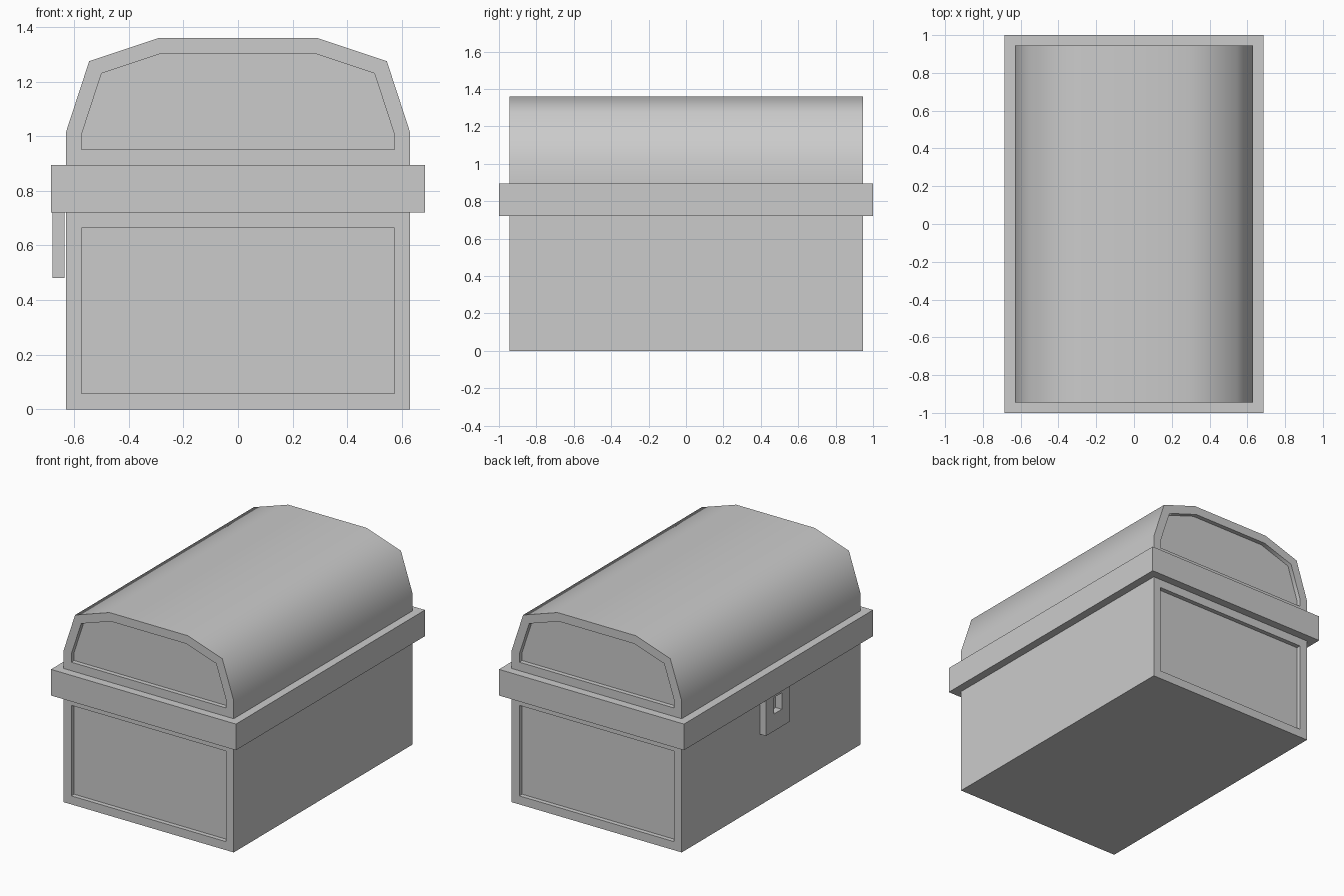
import bpy, bmesh

if "Cube" in bpy.data.objects:
    bpy.data.objects.remove(bpy.data.objects["Cube"])


def finish(bm, name):
    bmesh.ops.recalc_face_normals(bm, faces=bm.faces)
    mesh = bpy.data.meshes.new(name)
    bm.to_mesh(mesh)
    bm.free()
    obj = bpy.data.objects.new(name, mesh)
    bpy.context.collection.objects.link(obj)
    return obj


def box(name, lo, hi):
    bm = bmesh.new()
    bmesh.ops.create_cube(bm, size=1)
    for v in bm.verts:
        v.co = [(a + b) / 2 + c * (b - a) for a, b, c in zip(lo, hi, v.co)]
    return finish(bm, name)


def panelled_prism(name, half_profile, half_len, border=0.057, depth=0.03):
    """Mirror a half profile in x, extrude along y, recess both end faces."""
    pts = half_profile + [(-x, z) for x, z in reversed(half_profile)]
    bm = bmesh.new()
    face = bm.faces.new([bm.verts.new((x, -half_len, z)) for x, z in pts])
    ext = bmesh.ops.extrude_face_region(bm, geom=[face], use_keep_orig=True)
    new_verts = [g for g in ext["geom"] if isinstance(g, bmesh.types.BMVert)]
    bmesh.ops.translate(bm, verts=new_verts, vec=(0, 2 * half_len, 0))
    bmesh.ops.recalc_face_normals(bm, faces=bm.faces)
    ends = [f for f in bm.faces if abs(f.normal.y) > 0.9]
    bmesh.ops.inset_individual(bm, faces=ends, thickness=border, use_even_offset=True)
    for f in bmesh.ops.extrude_discrete_faces(bm, faces=ends)["faces"]:
        shift = depth if f.calc_center_median().y < 0 else -depth
        bmesh.ops.translate(bm, verts=f.verts, vec=(0, shift, 0))
    return finish(bm, name)


# Box body with recessed end panels
panelled_prism("chest_body", [(0.63, 0), (0.63, 0.72)], 0.945)

# Band around the seam
box("rim_band", (-0.685, -1, 0.72), (0.685, 1, 0.895))

# Faceted barrel lid, smooth shaded across the curve
lid = panelled_prism("lid", [(0.63, 0.895), (0.63, 1.015), (0.545, 1.275), (0.29, 1.36)], 0.945)
bpy.context.view_layer.objects.active = lid
lid.select_set(True)
bpy.ops.object.shade_smooth_by_angle(angle=1.05)

# Latch plate with a keyhole slot
latch = box("latch", (-0.68, -0.125, 0.48), (-0.635, 0.125, 0.73))
cutter = box("keyhole_cutter", (-0.75, -0.042, 0.595), (-0.6, 0.042, 0.705))
cutter.hide_render = True
cutter.hide_viewport = True
mod = latch.modifiers.new("keyhole", "BOOLEAN")
mod.operation = "DIFFERENCE"
mod.solver = "EXACT"
mod.object = cutter
